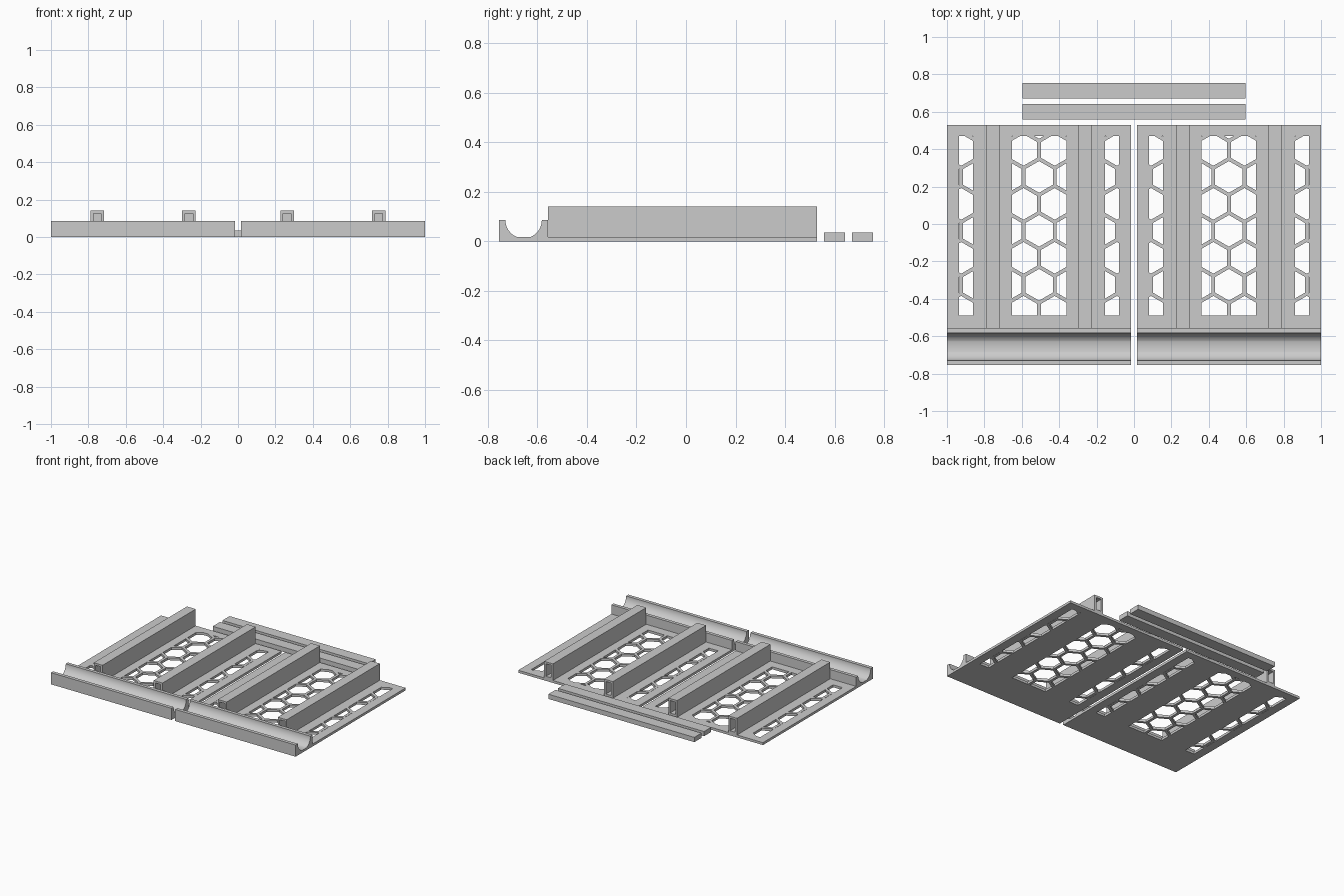
import bpy, bmesh, math
from mathutils import Vector

if "Cube" in bpy.data.objects:
    bpy.data.objects.remove(bpy.data.objects["Cube"])

grey = bpy.data.materials.new("light_grey")
grey.diffuse_color = (0.6, 0.6, 0.6, 1)
grey.use_nodes = True
grey.node_tree.nodes["Principled BSDF"].inputs["Base Color"].default_value = grey.diffuse_color

PANEL_X, HALF_W = 0.5075, 0.4925
PLATE_T = 0.018
BACK_Y, SEAM_Y, FRONT_Y = 0.53, -0.558, -0.755


def prism_object(name, outlines, offset, to_world):
    """One object from closed outlines, each extruded along an offset."""
    bm = bmesh.new()
    for pts in outlines:
        face = bm.faces.new([bm.verts.new(to_world(p)) for p in pts])
        ext = bmesh.ops.extrude_face_region(bm, geom=[face])
        moved = [v for v in ext["geom"] if isinstance(v, bmesh.types.BMVert)]
        bmesh.ops.translate(bm, verts=moved, vec=Vector(offset))
    bmesh.ops.recalc_face_normals(bm, faces=bm.faces[:])
    mesh = bpy.data.meshes.new(name)
    bm.to_mesh(mesh)
    bm.free()
    mesh.materials.append(grey)
    ob = bpy.data.objects.new(name, mesh)
    bpy.context.collection.objects.link(ob)
    return ob


def rect(a0, a1, b0, b1):
    return [(a0, b0), (a1, b0), (a1, b1), (a0, b1)]


def box(name, x0, x1, y0, y1, z0, z1):
    return prism_object(name, [rect(x0, x1, y0, y1)], (0, 0, z1 - z0),
                        lambda p: (p[0], p[1], z0))


def activate(ob):
    bpy.ops.object.select_all(action='DESELECT')
    ob.select_set(True)
    bpy.context.view_layer.objects.active = ob


def cut(ob, cutter):
    mod = ob.modifiers.new("cut", 'BOOLEAN')
    mod.operation, mod.solver, mod.object = 'DIFFERENCE', 'EXACT', cutter
    activate(ob)
    bpy.ops.object.modifier_apply(modifier=mod.name)
    bpy.data.objects.remove(cutter)


def clip(poly, axis, limit, sign):
    """Keep the part of a convex polygon where sign * (p[axis] - limit) >= 0."""
    out = []
    for i, p in enumerate(poly):
        q = poly[(i + 1) % len(poly)]
        dp, dq = sign * (p[axis] - limit), sign * (q[axis] - limit)
        if dp >= 0:
            out.append(p)
        if dp * dq < 0:
            t = dp / (dp - dq)
            out.append((p[0] + t * (q[0] - p[0]), p[1] + t * (q[1] - p[1])))
    return out


def honeycomb_holes():
    """Hexagons clipped to three windows, in panel coordinates."""
    pitch, wall, top_row = 0.1665, 0.02, 0.396
    step = pitch * math.sqrt(3) / 2
    radius = (pitch - wall) / math.sqrt(3)
    holes = []
    for x0, x1 in ((-0.428, -0.352), (-0.146, 0.146), (0.352, 0.428)):
        for row in range(-1, 7):
            cy = top_row - row * step
            for col in range(-4, 5):
                cx = (col + (0.5 if row % 2 == 0 else 0)) * pitch
                poly = [(cx + radius * math.sin(k * math.pi / 3),
                         cy + radius * math.cos(k * math.pi / 3)) for k in range(6)]
                for axis, limit, sign in ((0, x0, 1), (0, x1, -1),
                                          (1, -0.49, 1), (1, 0.47, -1)):
                    poly = clip(poly, axis, limit, sign)
                if len(poly) >= 3:
                    holes.append(poly)
    return holes


def trough_profile():
    """Cradle section (y, z): two lips, round sides, flat floor."""
    cy, r, top = -0.656, 0.0735, 0.086
    end = math.asin((top - PLATE_T) / r)
    n = 16
    left = [(cy - r * math.cos(end * k / n), top - r * math.sin(end * k / n))
            for k in range(n + 1)]
    right = [(2 * cy - y, z) for y, z in reversed(left)]
    return ([(SEAM_Y, 0), (FRONT_Y, 0), (FRONT_Y, top)] + left + right
            + [(SEAM_Y, top)])


for side, cx in (("left", -PANEL_X), ("right", PANEL_X)):
    # perforated base plate
    plate = box(side + "_plate", cx - HALF_W, cx + HALF_W, SEAM_Y, BACK_Y, 0, PLATE_T)
    cut(plate, prism_object("hole_cutter", honeycomb_holes(), (0, 0, 0.1),
                            lambda p: (cx + p[0], p[1], -0.04)))

    # rounded trough along the front
    trough = prism_object(side + "_trough", [trough_profile()], (2 * HALF_W, 0, 0),
                          lambda p: (cx - HALF_W, p[0], p[1]))
    activate(trough)
    bpy.ops.object.shade_smooth_by_angle(angle=math.radians(30))

    # hollow rails, open at both ends with an inner stop wall
    for label, dx in (("outer" if cx < 0 else "inner", -0.245),
                      ("inner" if cx < 0 else "outer", 0.245)):
        x = cx + dx
        rail = box(f"{side}_{label}_rail", x - 0.036, x + 0.036,
                   SEAM_Y, BACK_Y, PLATE_T, 0.141)
        for y0, y1 in ((-0.07, BACK_Y + 0.05), (SEAM_Y - 0.05, -0.09)):
            cut(rail, box("slot_cutter", x - 0.021, x + 0.021, y0, y1, 0.034, 0.126))

# loose connecting strips behind the panels
for name, y0 in (("near_strip", 0.558), ("far_strip", 0.671)):
    box(name, -0.597, 0.597, y0, y0 + 0.084, 0, 0.035)
